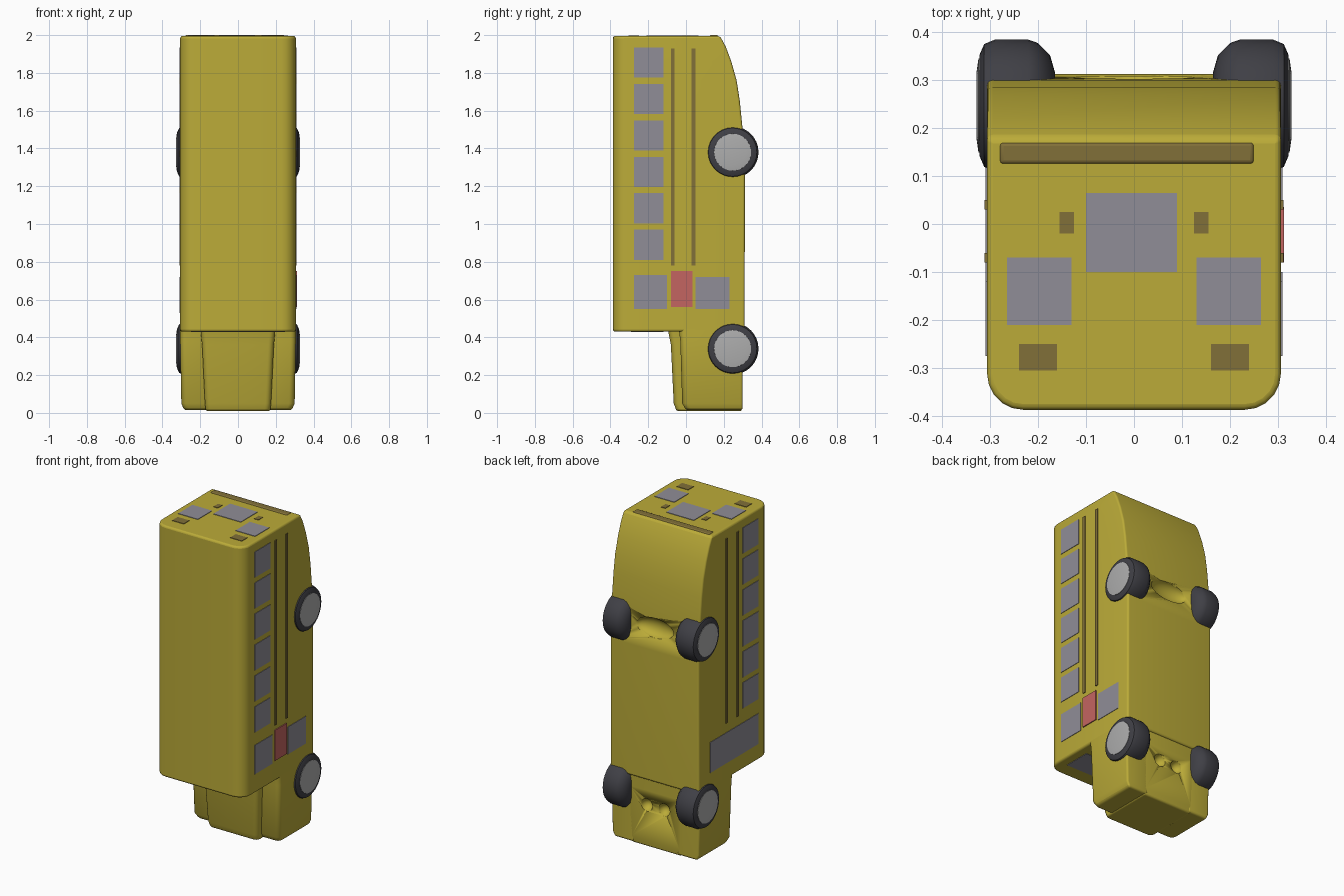
import bpy, bmesh, math

if "Cube" in bpy.data.objects:
    bpy.data.objects.remove(bpy.data.objects["Cube"])


def material(name, rgb):
    m = bpy.data.materials.new(name)
    m.diffuse_color = (*rgb, 1)
    m.use_nodes = True
    m.node_tree.nodes["Principled BSDF"].inputs["Base Color"].default_value = m.diffuse_color
    return m


YELLOW = material("yellow_paint", (0.50, 0.41, 0.04))
GLASS = material("window_grey", (0.28, 0.27, 0.31))
RUBBER = material("rubber", (0.05, 0.05, 0.06))
HUB = material("hub_grey", (0.42, 0.42, 0.42))
RED = material("red", (0.55, 0.13, 0.12))
TRIM = material("dark_trim", (0.22, 0.16, 0.04))


def finish(bm, name, mat, bevel=0.0, segments=3):
    bmesh.ops.recalc_face_normals(bm, faces=bm.faces)
    me = bpy.data.meshes.new(name)
    bm.to_mesh(me)
    bm.free()
    ob = bpy.data.objects.new(name, me)
    bpy.context.collection.objects.link(ob)
    me.materials.append(mat)
    if bevel:
        mod = ob.modifiers.new("soft_edges", 'BEVEL')
        mod.width, mod.segments, mod.limit_method = bevel, segments, 'ANGLE'
        mod.angle_limit = math.radians(40)
    bpy.ops.object.select_all(action='DESELECT')
    bpy.context.view_layer.objects.active = ob
    ob.select_set(True)
    bpy.ops.object.shade_smooth_by_angle(angle=math.radians(40))
    return ob


def section(x0, x1, y0, y1, r0, r1):
    """Rectangle with corner radius r0 on the two upper (-y) corners, r1 below."""
    pts = []
    corners = [(x1 - r0, y0 + r0, r0, -90), (x1 - r1, y1 - r1, r1, 0),
               (x0 + r1, y1 - r1, r1, 90), (x0 + r0, y0 + r0, r0, 180)]
    for cx, cy, r, start in corners:
        for k in range(6):
            a = math.radians(start + 18 * k)
            pts.append((cx + r * math.cos(a), cy + r * math.sin(a)))
    return pts


def loft(name, rings, mat, bevel=0.012):
    """Each ring is (z, x0, x1, y0, y1, r0, r1)."""
    bm = bmesh.new()
    loops = [[bm.verts.new((x, y, z)) for x, y in section(*s)] for z, *s in rings]
    for a, b in zip(loops, loops[1:]):
        for i in range(len(a)):
            j = (i + 1) % len(a)
            bm.faces.new((a[i], a[j], b[j], b[i]))
    bm.faces.new(loops[0])
    bm.faces.new(loops[-1])
    return finish(bm, name, mat, bevel)


def box(name, x, y, z, mat, bevel=0.0):
    bm = bmesh.new()
    bmesh.ops.create_cube(bm, size=1)
    for v in bm.verts:
        v.co = [(r[0] + r[1]) / 2 + c * (r[1] - r[0]) for r, c in zip((x, y, z), v.co)]
    return finish(bm, name, mat, bevel)


def lathe_x(name, profile, y, z, side, mat, n=32):
    """Closed disc shape turned about the x axis; profile is (x, radius)."""
    bm = bmesh.new()
    loops = [[bm.verts.new((side * px, y + r * math.cos(2 * math.pi * k / n),
                            z + r * math.sin(2 * math.pi * k / n)))
              for k in range(n)] for px, r in profile]
    for a, b in zip(loops, loops[1:]):
        for k in range(n):
            bm.faces.new((a[k], a[(k + 1) % n], b[(k + 1) % n], b[k]))
    bm.faces.new(loops[0])
    bm.faces.new(loops[-1])
    return finish(bm, name, mat)


# Passenger body, tapering underneath toward the tail
tail = [(0.43, 0.31), (1.25, 0.312), (1.50, 0.30), (1.65, 0.285), (1.76, 0.268),
        (1.86, 0.24), (1.94, 0.21), (1.995, 0.18)]
body = loft("bus_body", [(z, -0.306, 0.306, -0.387, y, 0.075, 0.012) for z, y in tail], YELLOW)

# Bonnet, with lower fenders on both sides
bonnet = loft("bonnet", [(0.01, -0.17, 0.17, -0.05, 0.295, 0.03, 0.01),
                         (0.05, -0.175, 0.175, -0.065, 0.30, 0.03, 0.01),
                         (0.36, -0.19, 0.19, -0.08, 0.30, 0.03, 0.01),
                         (0.46, -0.20, 0.20, -0.10, 0.30, 0.03, 0.01)], YELLOW)
for side, label in ((1, "right"), (-1, "left")):
    rings = []
    for z, inner, outer, top in ((0.015, 0.15, 0.285, 0.0), (0.05, 0.15, 0.30, -0.02),
                                 (0.38, 0.15, 0.306, -0.03), (0.46, 0.15, 0.306, -0.04)):
        xs = sorted((side * inner, side * outer))
        rings.append((z, xs[0], xs[1], top, 0.30, 0.03, 0.012))
    loft(label + "_fender", rings, YELLOW)

# Hollows in the underside around the axles
for target, spots in ((body, [(0, 1.39, 0.13, 0.06)]),
                      (bonnet, [(-0.06, 0.27, 0.04, 0.04), (0.06, 0.27, 0.04, 0.04)])):
    for x, z, rx, rz in spots:
        bm = bmesh.new()
        bmesh.ops.create_uvsphere(bm, u_segments=20, v_segments=12, radius=1)
        for v in bm.verts:
            v.co = (x + v.co.x * rx, 0.31 + v.co.y * 0.05, z + v.co.z * rz)
        cutter = finish(bm, "underside_cutter", TRIM)
        cutter.hide_render = True
        cutter.hide_viewport = True
        cut = target.modifiers.new("hollow", 'BOOLEAN')
        cut.operation, cut.object = 'DIFFERENCE', cutter

# Wheels and hubs
tyre = [(0.165, 0.07), (0.175, 0.105), (0.20, 0.13), (0.22, 0.137),
        (0.29, 0.137), (0.312, 0.128), (0.322, 0.105)]
for side, label in ((1, "right"), (-1, "left")):
    for z, place in ((0.34, "front"), (1.38, "rear")):
        lathe_x(f"{place}_{label}_tyre", tyre, 0.247, z, side, RUBBER)
        lathe_x(f"{place}_{label}_hub", [(0.31, 0.1), (0.324, 0.098), (0.328, 0.07)],
                0.247, z, side, HUB)


def side_panel(name, side, y, z, mat, depth=0.003):
    xs = sorted((side * 0.295, side * (0.306 + depth)))
    return box(name, xs, y, z, mat)


# Side windows and rub rails
for side, label in ((1, "right"), (-1, "left")):
    for i in range(6):
        c = 0.89 + i * 0.193
        side_panel(f"{label}_window_{i + 1}", side, (-0.275, -0.12), (c - 0.08, c + 0.08), GLASS)
    for i, y in enumerate((-0.07, 0.04)):
        side_panel(f"{label}_rail_{i + 1}", side, (y - 0.01, y + 0.01),
                   (0.78, 1.93), TRIM, 0.005)

# Door glass and stop sign on the right, large driver window on the left
side_panel("front_right_window", 1, (-0.275, -0.10), (0.55, 0.73), GLASS)
side_panel("door_lower_glass", 1, (0.05, 0.23), (0.55, 0.72), GLASS)
side_panel("stop_sign", 1, (-0.08, 0.035), (0.56, 0.75), RED, 0.006)
side_panel("driver_window", -1, (-0.275, 0.20), (0.53, 0.72), GLASS)

# Windscreen above the bonnet
box("windscreen", (-0.25, 0.25), (-0.29, -0.12), (0.427, 0.45), GLASS)

# Tail: windows, emergency door glass, lamps and bumper
TAIL = (1.97, 1.998)
box("tail_door_glass", (-0.10, 0.09), (-0.10, 0.065), TAIL, GLASS)
for side, label in ((1, "right"), (-1, "left")):
    xs = sorted((side * 0.13, side * 0.265))
    box(label + "_tail_window", xs, (-0.21, -0.07), TAIL, GLASS)
    xs = sorted((side * 0.16, side * 0.24))
    box(label + "_tail_lamp", xs, (-0.305, -0.25), TAIL, TRIM)
    xs = sorted((side * 0.125, side * 0.155))
    box(label + "_door_lamp", xs, (-0.02, 0.025), TAIL, TRIM)
box("rear_bumper", (-0.28, 0.25), (0.125, 0.17), (1.96, 2.0), TRIM, 0.008)
